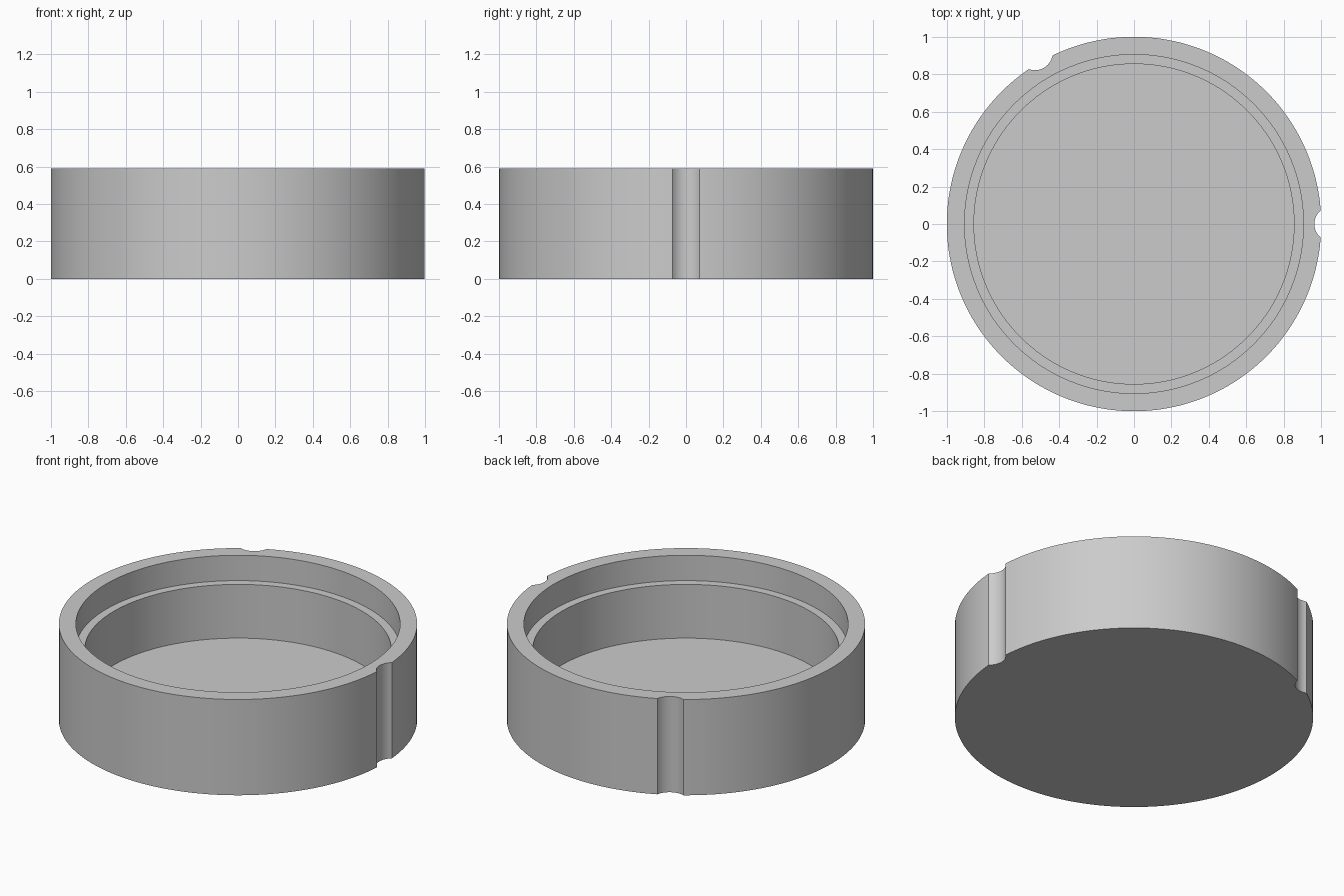
import bpy, bmesh, math

cube = bpy.data.objects.get("Cube")
if cube:
    bpy.data.objects.remove(cube, do_unlink=True)

HEIGHT, LEDGE, FLOOR = 0.59, 0.434, 0.103
RIM_R, BOWL_R = 0.905, 0.855
GROOVES = (0.0, math.radians(120))     # directions of the two side grooves
CUT_DIST, HALF = 1.0585, 0.0731        # groove centre distance, half angle
CUT_R = math.sqrt(CUT_DIST**2 + 1 - 2 * CUT_DIST * math.cos(HALF))

# Angles: even steps, with finer ones across each groove
STEPS, FINE = 144, 16
outline = {}
for i in range(STEPS):
    a = math.tau * i / STEPS
    if all(abs(math.remainder(a - g, math.tau)) > HALF + 0.01 for g in GROOVES):
        outline[a] = 1.0
for g in GROOVES:
    for k in range(FINE + 1):
        d = HALF * (2 * k / FINE - 1)
        r = CUT_DIST * math.cos(d) - math.sqrt(CUT_R**2 - (CUT_DIST * math.sin(d))**2)
        outline[(g + d) % math.tau] = r
angles = sorted(outline)

bm = bmesh.new()


def ring(z, radius=None):
    return [bm.verts.new(((radius or outline[a]) * math.cos(a),
                          (radius or outline[a]) * math.sin(a), z)) for a in angles]


# Section from the base, up the wall, over the rim, down the ledge to the floor
rings = [ring(0), ring(HEIGHT), ring(HEIGHT, RIM_R), ring(LEDGE, RIM_R),
         ring(LEDGE, BOWL_R), ring(FLOOR, BOWL_R)]
n = len(angles)
for lo, hi in zip(rings, rings[1:]):
    for i in range(n):
        j = (i + 1) % n
        bm.faces.new((lo[i], lo[j], hi[j], hi[i]))
bm.faces.new(rings[0][::-1])
bm.faces.new(rings[-1])
bmesh.ops.recalc_face_normals(bm, faces=bm.faces)

mesh = bpy.data.meshes.new("round_tray")
bm.to_mesh(mesh)
bm.free()
tray = bpy.data.objects.new("round_tray", mesh)
bpy.context.collection.objects.link(tray)

# Plain grey
grey = bpy.data.materials.new("plain_grey")
grey.use_nodes = True
color = (0.6, 0.6, 0.6, 1)
grey.diffuse_color = color
grey.node_tree.nodes["Principled BSDF"].inputs["Base Color"].default_value = color
mesh.materials.append(grey)

bpy.ops.object.select_all(action='DESELECT')
tray.select_set(True)
bpy.context.view_layer.objects.active = tray
bpy.ops.object.shade_smooth_by_angle(angle=math.radians(25))
